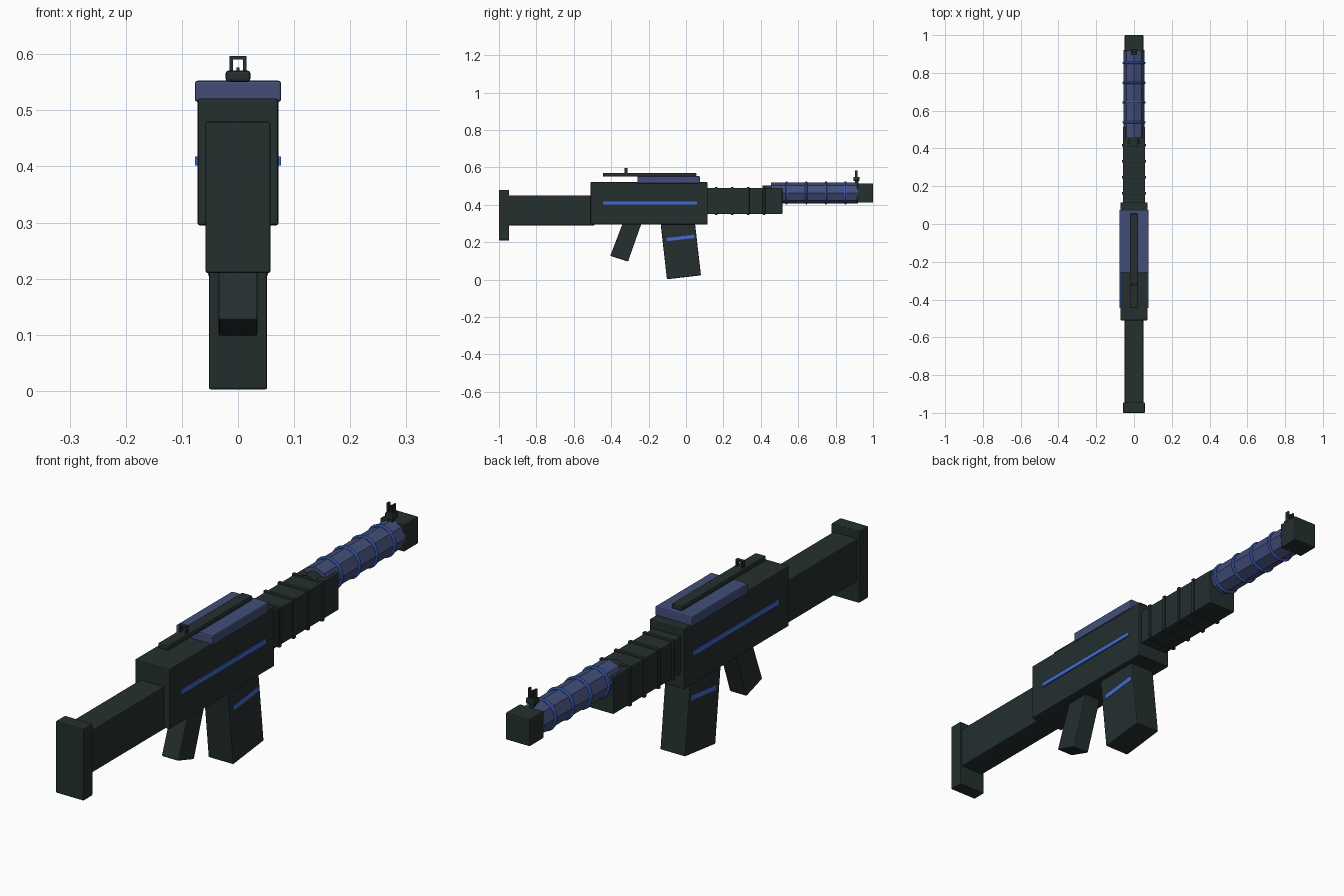
import bpy, bmesh, math
from mathutils import Vector, Matrix

cube = bpy.data.objects.get("Cube")
if cube:
    bpy.data.objects.remove(cube, do_unlink=True)


def material(name, rgb):
    m = bpy.data.materials.new(name)
    m.use_nodes = True
    m.diffuse_color = (*rgb, 1)
    m.node_tree.nodes["Principled BSDF"].inputs["Base Color"].default_value = (*rgb, 1)
    return m


DARK = material("dark gunmetal", (0.018, 0.028, 0.028))
NAVY = material("slate blue", (0.054, 0.076, 0.19))
BRIGHT = material("bright blue", (0.055, 0.145, 0.65))


def finish(name, bm, mat, bevel=0):
    bmesh.ops.recalc_face_normals(bm, faces=bm.faces)
    mesh = bpy.data.meshes.new(name)
    bm.to_mesh(mesh)
    bm.free()
    mesh.materials.append(mat)
    ob = bpy.data.objects.new(name, mesh)
    bpy.context.collection.objects.link(ob)
    if bevel:
        mod = ob.modifiers.new("Bevel", "BEVEL")
        mod.width = bevel
        mod.segments = 2
    return ob


def box(name, half_x, y, z, mat=DARK, bevel=0.004, x=0):
    """Box centred on x, spanning the y and z ranges."""
    bm = bmesh.new()
    bmesh.ops.create_cube(bm, size=1)
    bmesh.ops.scale(bm, vec=(2 * half_x, y[1] - y[0], z[1] - z[0]), verts=bm.verts)
    bmesh.ops.translate(bm, vec=(x, sum(y) / 2, sum(z) / 2), verts=bm.verts)
    return finish(name, bm, mat, bevel)


def side_profile(name, half_x, points, mat=DARK, bevel=0.004):
    """Side outline in (y, z) extruded across the width."""
    bm = bmesh.new()
    face = bm.faces.new([bm.verts.new((-half_x, y, z)) for y, z in points])
    new = bmesh.ops.extrude_face_region(bm, geom=[face])["geom"]
    bmesh.ops.translate(bm, vec=(2 * half_x, 0, 0),
                        verts=[v for v in new if isinstance(v, bmesh.types.BMVert)])
    return finish(name, bm, mat, bevel)


def tube(name, radius, y, z, sides, mat):
    """Cylinder along y with a corner at the top."""
    bm = bmesh.new()
    bmesh.ops.create_cone(bm, cap_ends=True, segments=sides, radius1=radius,
                          radius2=radius, depth=y[1] - y[0])
    bmesh.ops.rotate(bm, verts=bm.verts, matrix=Matrix.Rotation(math.pi / 2, 3, "X"))
    bmesh.ops.translate(bm, vec=(0, sum(y) / 2, z), verts=bm.verts)
    return finish(name, bm, mat)


# Stock and receiver
box("butt_pad", 0.058, (-1, -0.945), (0.21, 0.48))
box("stock", 0.05, (-0.95, -0.49), (0.29, 0.45))
box("receiver", 0.072, (-0.51, 0.115), (0.295, 0.521))
box("receiver_cover", 0.077, (-0.26, 0.075), (0.515, 0.553), NAVY, 0.005)
for side in (-1, 1):
    box("receiver_stripe", 0.003, (-0.445, 0.06), (0.402, 0.418), BRIGHT, 0, side * 0.074)

# Grip and magazine
side_profile("pistol_grip", 0.035, [(-0.405, 0.127), (-0.31, 0.097), (-0.235, 0.31), (-0.335, 0.31)])
side_profile("magazine", 0.052, [(-0.102, 0.002), (0.08, 0.023), (0.046, 0.32), (-0.138, 0.32)])
side_profile("magazine_stripe", 0.0535, [(-0.102, 0.206), (0.046, 0.222), (0.044, 0.24), (-0.104, 0.223)],
             BRIGHT, 0)

# Top rail and rear sight frame
box("top_rail", 0.022, (-0.445, 0.055), (0.551, 0.571), bevel=0.005)
for side in (-1, 1):
    box("rear_sight_post", 0.003, (-0.328, -0.314), (0.568, 0.597), bevel=0, x=side * 0.012)
box("rear_sight_bar", 0.015, (-0.328, -0.314), (0.591, 0.597), bevel=0)

# Ribbed handguard
box("handguard", 0.059, (0.11, 0.515), (0.35, 0.49))
for i in range(4):
    y = 0.162 + i * 0.085
    box("handguard_rib", 0.064, (y - 0.007, y + 0.007), (0.345, 0.495), bevel=0.003)
tube("barrel_collar", 0.035, (0.41, 0.465), 0.468, 16, DARK)

# Barrel with rings
tube("barrel", 0.056, (0.455, 0.92), 0.464, 8, NAVY)
for i in range(4):
    bpy.ops.mesh.primitive_torus_add(
        location=(0, 0.538 + i * 0.105, 0.464), rotation=(math.pi / 2, 0, 0),
        major_radius=0.056, minor_radius=0.006, major_segments=24, minor_segments=8)
    ring = bpy.context.object
    ring.name = "barrel_ring"
    ring.data.materials.append(BRIGHT)
    bpy.ops.object.shade_smooth_by_angle()

# Muzzle and front sight
box("muzzle", 0.05, (0.915, 1), (0.412, 0.514))
box("front_sight_stem", 0.008, (0.903, 0.921), (0.505, 0.535), bevel=0)
box("front_sight_base", 0.017, (0.895, 0.927), (0.528, 0.55), bevel=0.003)
for x, top in ((-0.012, 0.584), (0, 0.576), (0.012, 0.584)):
    box("front_sight_post", 0.003, (0.904, 0.918), (0.545, top), bevel=0, x=x)
